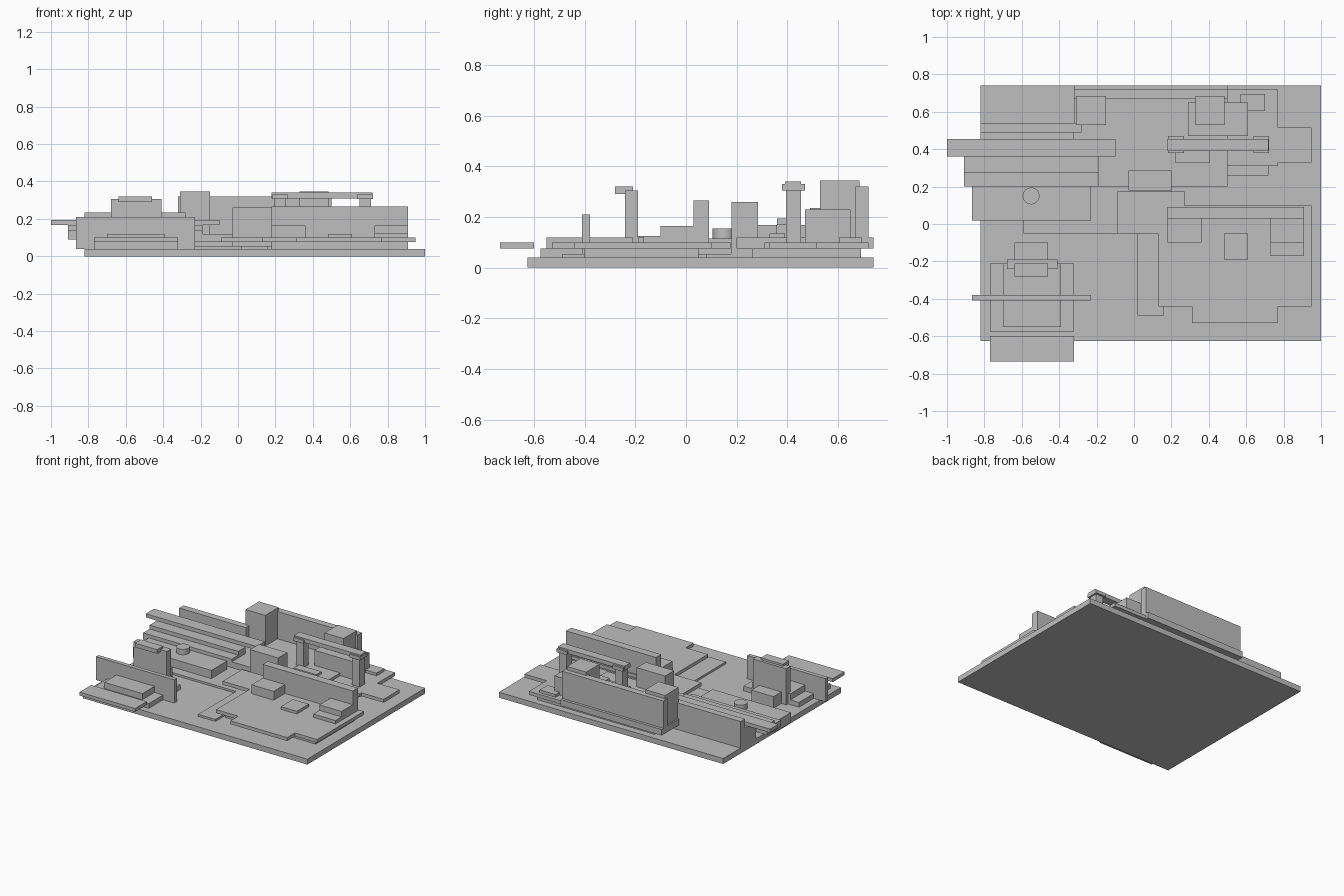
import bpy
import math

cube = bpy.data.objects.get("Cube")
if cube:
    bpy.data.objects.remove(cube, do_unlink=True)

grey = bpy.data.materials.new("matte_grey")
grey.use_nodes = True
COLOUR = (0.52, 0.52, 0.52, 1)
grey.diffuse_color = COLOUR
grey.node_tree.nodes["Principled BSDF"].inputs["Base Color"].default_value = COLOUR


def block(name, x, y, z):
    """Box spanning the given (low, high) ranges."""
    spans = (x, y, z)
    bpy.ops.mesh.primitive_cube_add(size=1, location=[(a + b) / 2 for a, b in spans])
    ob = bpy.context.object
    ob.name = name
    ob.scale = [b - a for a, b in spans]
    bpy.ops.object.transform_apply(location=False, rotation=False, scale=True)
    ob.data.materials.append(grey)
    return ob


# Shared floor levels
GROUND, PODIUM, DECK, ROOF = 0.04, 0.075, 0.1, 0.12
PATH = 0.055
low = (GROUND, PODIUM)
mid = (PODIUM, DECK)

# Ground plate and thin paths
block("ground_plate", (-0.82, 1.0), (-0.625, 0.74), (0, GROUND))
block("cross_path", (-0.59, 0.16), (-0.05, 0.08), (GROUND, PATH))
block("front_path", (0.02, 0.16), (-0.49, -0.05), (GROUND, PATH))
block("middle_path", (-0.32, 0.2), (0.08, 0.24), (GROUND, PATH))

# Front right terrace: recessed podium under overhanging decks
block("terrace_podium", (0.18, 0.91), (-0.40, 0.05), low)
block("terrace_deck", (0.13, 0.95), (-0.44, 0.10), mid)
block("terrace_front_deck", (0.31, 0.77), (-0.53, -0.44), mid)
block("terrace_link_deck", (-0.09, 0.27), (-0.05, 0.175), mid)
block("terrace_wall", (0.18, 0.91), (0.03, 0.09), (DECK, 0.265))
block("terrace_left_block", (0.18, 0.36), (-0.10, 0.03), (DECK, 0.165))
block("terrace_right_block", (0.73, 0.91), (-0.10, 0.03), (DECK, 0.165))
block("terrace_right_step", (0.73, 0.91), (-0.17, -0.10), (DECK, 0.125))
block("terrace_seat", (0.48, 0.61), (-0.19, -0.05), (DECK, ROOF))
block("link_tower", (-0.03, 0.20), (0.18, 0.285), (GROUND, 0.26))

# Rear terrace
block("rear_podium", (-0.23, 0.72), (0.26, 0.69), low)
block("rear_deck", (-0.32, 0.50), (0.20, 0.74), (PODIUM, ROOF))
block("rear_side_deck", (0.50, 0.77), (0.31, 0.72), mid)
block("rear_wing", (0.77, 0.95), (0.33, 0.515), mid)
block("rear_wall", (-0.32, 0.50), (0.67, 0.72), (ROOF, 0.32))
block("rear_tower", (-0.31, -0.15), (0.53, 0.685), (ROOF, 0.345))
block("rear_hall", (0.29, 0.61), (0.47, 0.65), (DECK, 0.23))
block("rear_chimney", (0.33, 0.485), (0.53, 0.685), (DECK, 0.345))
block("rear_stool", (0.57, 0.70), (0.605, 0.695), (DECK, ROOF))
block("gate_bench", (0.22, 0.405), (0.33, 0.39), (DECK, 0.135))

# Gate: two capped posts carrying a beam
for side, x in (("left", 0.68), ("right", 0.225)):
    block(f"gate_{side}_post", (x - 0.03, x + 0.03), (0.395, 0.455), (DECK, 0.31))
    block(f"gate_{side}_cap", (x - 0.042, x + 0.042), (0.38, 0.47), (0.305, 0.33))
block("gate_beam", (0.18, 0.72), (0.39, 0.455), (0.31, 0.34))

# Left front pavilion
block("pavilion_podium", (-0.77, -0.32), (-0.575, -0.21), low)
block("pavilion_block", (-0.70, -0.39), (-0.55, -0.21), (PODIUM, ROOF))
block("pavilion_wall", (-0.865, -0.23), (-0.41, -0.38), (GROUND, 0.21))
block("pavilion_tower", (-0.68, -0.41), (-0.24, -0.19), (GROUND, 0.305))
block("pavilion_cap", (-0.64, -0.46), (-0.28, -0.21), (0.29, 0.32))
block("pavilion_back_step", (-0.64, -0.46), (-0.19, -0.10), (GROUND, 0.125))
block("floating_slab", (-0.77, -0.32), (-0.735, -0.60), mid)

# Left rear stepped slabs
block("stepped_base", (-0.865, -0.23), (0.02, 0.20), (GROUND, 0.115))
block("lower_step", (-0.91, -0.19), (0.20, 0.36), (0.09, 0.14))
block("middle_step", (-0.91, -0.19), (0.275, 0.36), (0.14, 0.168))
block("upper_step", (-1.0, -0.10), (0.36, 0.455), (0.168, 0.195))
block("step_support", (-0.82, -0.32), (0.36, 0.49), (GROUND, 0.168))
block("step_wall", (-0.82, -0.28), (0.49, 0.54), (GROUND, 0.235))

# Round table on the stepped base
bpy.ops.mesh.primitive_cylinder_add(vertices=32, radius=0.045, depth=0.04, location=(-0.55, 0.15, 0.135))
table = bpy.context.object
table.name = "round_table"
table.data.materials.append(grey)
bpy.ops.object.shade_smooth_by_angle(angle=math.radians(30))
